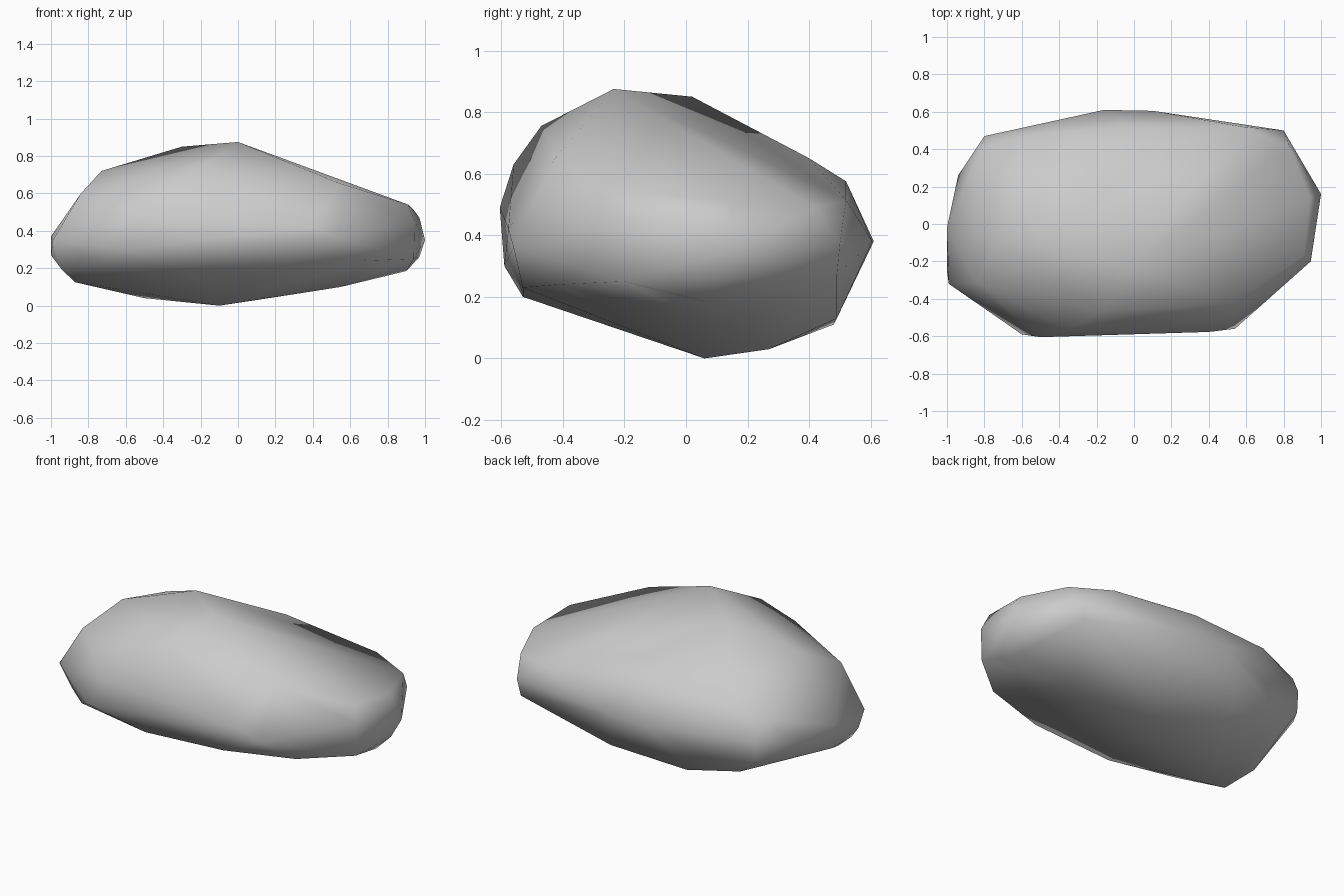
import bpy, bmesh

# Corner points of the boulder, grouped by side
top = [(0, -.235, .875), (-.3, .02, .85), (-.73, -.08, .72), (-.62, .2, .69),
       (.54, -.42, .655), (.91, -.17, .54), (.94, .14, .51), (.83, .42, .49),
       (.05, .4, .65)]
front = [(-.18, -.47, .755), (-.35, -.56, .63), (-.5, -.605, .49), (.4, -.577, .42),
         (-.6, -.59, .3), (.54, -.56, .36), (.68, -.41, .24), (.27, -.53, .23),
         (-.26, -.53, .2), (-.72, -.49, .24)]
left = [(-1, -.02, .37), (-1, -.25, .27), (-.99, -.32, .35), (-.84, -.31, .6),
        (-.94, .26, .35), (-.8, .47, .4), (-.8, .46, .27), (-.82, .4, .52),
        (-.94, -.27, .19), (-.94, -.08, .19)]
back = [(-.16, .61, .38), (.1, .605, .38), (.8, .5, .37), (.58, .52, .515),
        (-.01, .52, .575), (-.54, .48, .575), (-.34, .48, .11), (.17, .49, .13),
        (-.69, .46, .185), (.78, .49, .27)]
right = [(1, .16, .35), (.97, .1, .47), (.97, .1, .26), (.94, -.2, .25),
         (.945, -.2, .45)]
bottom = [(-.1, .06, 0), (-.5, .1, .04), (.1, .27, .03), (.55, .1, .1),
          (.9, .06, .185), (-.87, -.25, .125)]

# Wrap the points in a convex skin
bm = bmesh.new()
for co in top + front + left + back + right + bottom:
    bm.verts.new(co)
bmesh.ops.convex_hull(bm, input=bm.verts)
loose = [v for v in bm.verts if not v.link_faces]
bmesh.ops.delete(bm, geom=loose, context='VERTS')

# Soft worn corners
bmesh.ops.recalc_face_normals(bm, faces=bm.faces)
for f in bm.faces:
    f.smooth = True

mesh = bpy.data.meshes.new("boulder")
bm.to_mesh(mesh)
bm.free()
boulder = bpy.data.objects.new("boulder", mesh)
bpy.context.collection.objects.link(boulder)
